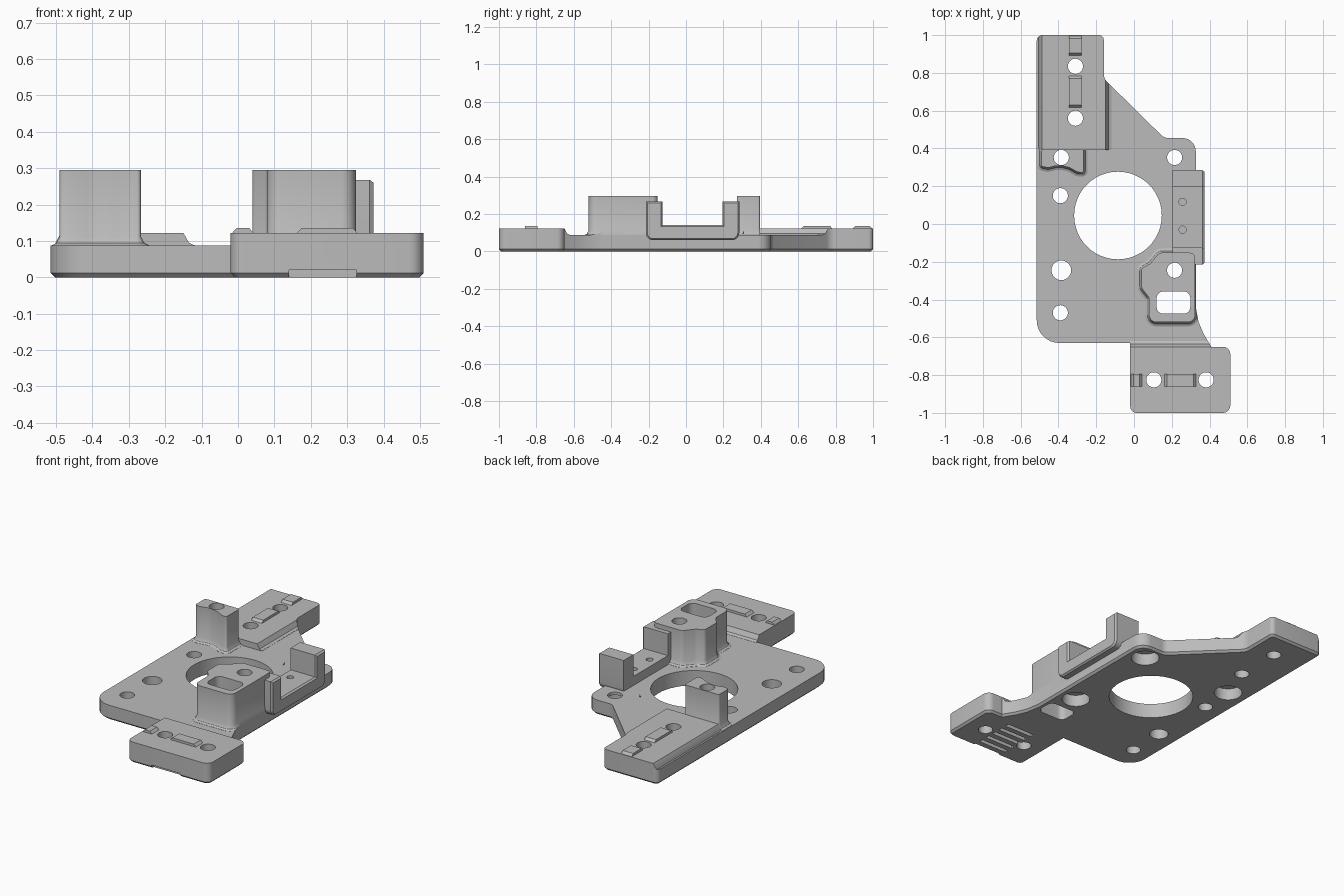
import bpy, bmesh, math
from mathutils import Vector

cube = bpy.data.objects.get("Cube")
if cube:
    bpy.data.objects.remove(cube)

grey = bpy.data.materials.new("light grey")
grey.use_nodes = True
grey.diffuse_color = (0.5, 0.5, 0.5, 1)
grey.node_tree.nodes["Principled BSDF"].inputs["Base Color"].default_value = (0.5, 0.5, 0.5, 1)

AXES = {"z": lambda a, b, c: (a, b, c), "y": lambda a, b, c: (a, c, b), "x": lambda a, b, c: (c, a, b)}


def rounded(points, steps=8):
    """Closed counterclockwise outline; a third number is the corner radius."""
    out = []
    n = len(points)
    for i, p in enumerate(points):
        here = Vector(p[:2])
        r = p[2] if len(p) > 2 else 0
        if not r:
            out.append(here)
            continue
        d0 = (Vector(points[i - 1][:2]) - here).normalized()
        d1 = (Vector(points[(i + 1) % n][:2]) - here).normalized()
        half = d0.angle(d1) / 2
        centre = here + (d0 + d1).normalized() * (r / math.sin(half))
        a = here + d0 * (r / math.tan(half)) - centre
        b = here + d1 * (r / math.tan(half)) - centre
        sweep = a.angle_signed(b)
        for k in range(steps + 1):
            t = -sweep * k / steps
            out.append(centre + Vector((a.x * math.cos(t) - a.y * math.sin(t),
                                        a.x * math.sin(t) + a.y * math.cos(t))))
    return out


def offset(ring, d):
    """Move a counterclockwise ring outward by d."""
    out = []
    for i, p in enumerate(ring):
        e0 = (p - ring[i - 1]).normalized()
        e1 = (ring[(i + 1) % len(ring)] - p).normalized()
        n0, n1 = Vector((e0.y, -e0.x)), Vector((e1.y, -e1.x))
        out.append(p + (n0 + n1) * (d / max(0.4, 1 + n0.dot(n1))))
    return out


def prism(name, points, layers, axis="z"):
    """Loft an outline through (level, outward offset) layers."""
    bm = bmesh.new()
    ring = rounded(points)
    rows = [[bm.verts.new(AXES[axis](p.x, p.y, c)) for p in offset(ring, d)] for c, d in layers]
    n = len(ring)
    for lo, hi in zip(rows, rows[1:]):
        for i in range(n):
            bm.faces.new((lo[i], lo[(i + 1) % n], hi[(i + 1) % n], hi[i]))
    bm.faces.new(rows[0][::-1])
    bm.faces.new(rows[-1])
    bmesh.ops.recalc_face_normals(bm, faces=bm.faces)
    mesh = bpy.data.meshes.new(name)
    bm.to_mesh(mesh)
    bm.free()
    mesh.materials.append(grey)
    ob = bpy.data.objects.new(name, mesh)
    bpy.context.collection.objects.link(ob)
    return ob


def rect(x0, x1, y0, y1, r=0):
    return [(x0, y0, r), (x1, y0, r), (x1, y1, r), (x0, y1, r)]


def cylinder(x, y, r, z0, z1):
    ring = [(x + r * math.cos(k * math.tau / 48), y + r * math.sin(k * math.tau / 48)) for k in range(48)]
    return prism("hole_cutter", ring, [(z0, 0), (z1, 0)])


def boolean(ob, other, operation):
    mod = ob.modifiers.new("cut", "BOOLEAN")
    mod.operation, mod.solver, mod.object = operation, "EXACT", other


# Base plate with a chamfered lower edge
outline = [(-0.515, -0.63, 0.12), (-0.02, -0.63), (-0.02, -1, 0.035), (0.51, -1, 0.04),
           (0.51, -0.65, 0.04), (0.41, -0.65), (0.37, -0.585), (0.342, -0.52), (0.327, -0.44),
           (0.327, 0.455, 0.07), (0.16, 0.455, 0.05), (-0.16, 0.77, 0.06), (-0.16, 1, 0.025),
           (-0.515, 1, 0.03)]
plate = prism("base_plate", outline, [(0, -0.012), (0.012, 0), (0.087, 0)])
trim = prism("outline_trim", outline, [(0.02, 0), (0.5, 0)])

# Raised clamp pads with sloped inner edges
front_pad = prism("front_pad", [(-1.1, 0.03), (-0.62, 0.03), (-0.62, 0.088), (-0.635, 0.095),
                                (-0.65, 0.122), (-1.1, 0.122)], [(-0.02, 0), (0.6, 0)], "x")
back_pad = prism("back_pad", [(-0.505, 0.03), (-0.12, 0.03), (-0.12, 0.088), (-0.135, 0.095),
                              (-0.15, 0.122), (-0.487, 0.122), (-0.505, 0.088)],
                 [(0.392, 0), (1.1, 0)], "y")

# Mounting towers with a flared foot
skirt = [(0.05, 0.022), (0.088, 0.022), (0.094, 0.01), (0.112, 0), (0.295, 0)]
towers = [
    prism("left_back_tower", [(0.04, 0.33, 0.015), (0.085, 0.31, 0.03), (0.13, 0.29, 0.03),
                              (0.19, 0.238, 0.02), (0.324, 0.238, 0.01), (0.324, 0.452, 0.07),
                              (0.04, 0.452, 0.02)], skirt),
    prism("left_front_tower", [(0.04, -0.34, 0.03), (0.08, -0.39, 0.03), (0.08, -0.52, 0.04),
                               (0.324, -0.52, 0.04), (0.324, -0.152, 0.03), (0.135, -0.152, 0.03),
                               (0.085, -0.21, 0.03), (0.04, -0.235, 0.02)], skirt),
    prism("right_tower", [(-0.49, 0.305, 0.01), (-0.455, 0.298), (-0.415, 0.308), (-0.38, 0.308),
                          (-0.34, 0.298), (-0.3, 0.275), (-0.267, 0.272, 0.01),
                          (-0.267, 0.395, 0.01), (-0.49, 0.395, 0.01)], skirt),
]
for part in [front_pad, back_pad] + towers:
    boolean(part, trim, "INTERSECT")

# U-shaped side bracket
bracket = prism("side_bracket", [(-0.215, 0.06, 0.04), (0.285, 0.06, 0.04), (0.285, 0.268),
                                 (0.195, 0.268), (0.195, 0.14), (-0.125, 0.14), (-0.125, 0.268),
                                 (-0.215, 0.268)], [(0.205, 0), (0.362, 0), (0.372, -0.008)], "x")


# Low clamp ridges with tapered ends
def ridge(name, a0, a1, b0, b1, axis):
    return prism(name, [(a0, 0.1), (a1, 0.1), (a1, 0.12), (a1 - 0.015, 0.136),
                        (a0 + 0.015, 0.136), (a0, 0.12)], [(b0, 0), (b1, 0)], axis)


ridges = [ridge("front_ridge", 0.16, 0.33, -0.86, -0.795, "y"),
          ridge("front_end_ridge", -0.018, 0.045, -0.86, -0.795, "y"),
          ridge("back_ridge", 0.615, 0.785, -0.345, -0.277, "x"),
          ridge("back_end_ridge", 0.89, 0.998, -0.345, -0.277, "x")]

# Cutters: bore, screw holes, counterbores, slots
cutters = [cylinder(-0.085, 0.045, 0.232, -0.1, 0.5), cylinder(-0.385, -0.245, 0.052, -0.1, 0.5)]
for x, y in [(-0.39, 0.15), (-0.39, -0.47), (-0.31, 0.835), (-0.31, 0.56), (0.105, -0.825),
             (0.382, -0.825), (0.215, 0.352), (0.215, -0.245), (-0.385, 0.352)]:
    cutters.append(cylinder(x, y, 0.04, -0.1, 0.5))
for x, y in [(0.215, 0.352), (0.215, -0.245), (-0.385, 0.352)]:
    cutters.append(cylinder(x, y, 0.077, -0.1, 0.07))
for y in (-0.03, 0.117):
    cutters.append(cylinder(0.257, y, 0.019, 0.1, 0.5))
cutters.append(prism("slot_cutter", rect(0.12, 0.298, -0.475, -0.357, 0.035), [(-0.1, 0), (0.5, 0)]))
cutters.append(prism("window_cutter", rect(0.085, 0.165, 0.135, 0.24), [(0.2, 0), (0.6, 0)], "y"))

# Belt tooth grooves under the front pad
grooves = [prism("groove_cutter", rect(0.14, 0.325, y - 0.012, y + 0.012), [(-0.1, 0), (0.02, 0)])
           for y in [-0.99 + 0.056 * i for i in range(6)]]

for part in [plate, front_pad, back_pad, bracket] + towers:
    for cutter in cutters:
        boolean(part, cutter, "DIFFERENCE")
for groove in grooves:
    boolean(plate, groove, "DIFFERENCE")

# Apply the cuts, shade, then drop the helpers
for part in [plate, front_pad, back_pad, bracket] + towers + ridges:
    bpy.ops.object.select_all(action="DESELECT")
    bpy.context.view_layer.objects.active = part
    part.select_set(True)
    for mod in list(part.modifiers):
        bpy.ops.object.modifier_apply(modifier=mod.name)
    bpy.ops.object.shade_smooth_by_angle(angle=math.radians(30))
for helper in cutters + grooves + [trim]:
    bpy.data.objects.remove(helper)
